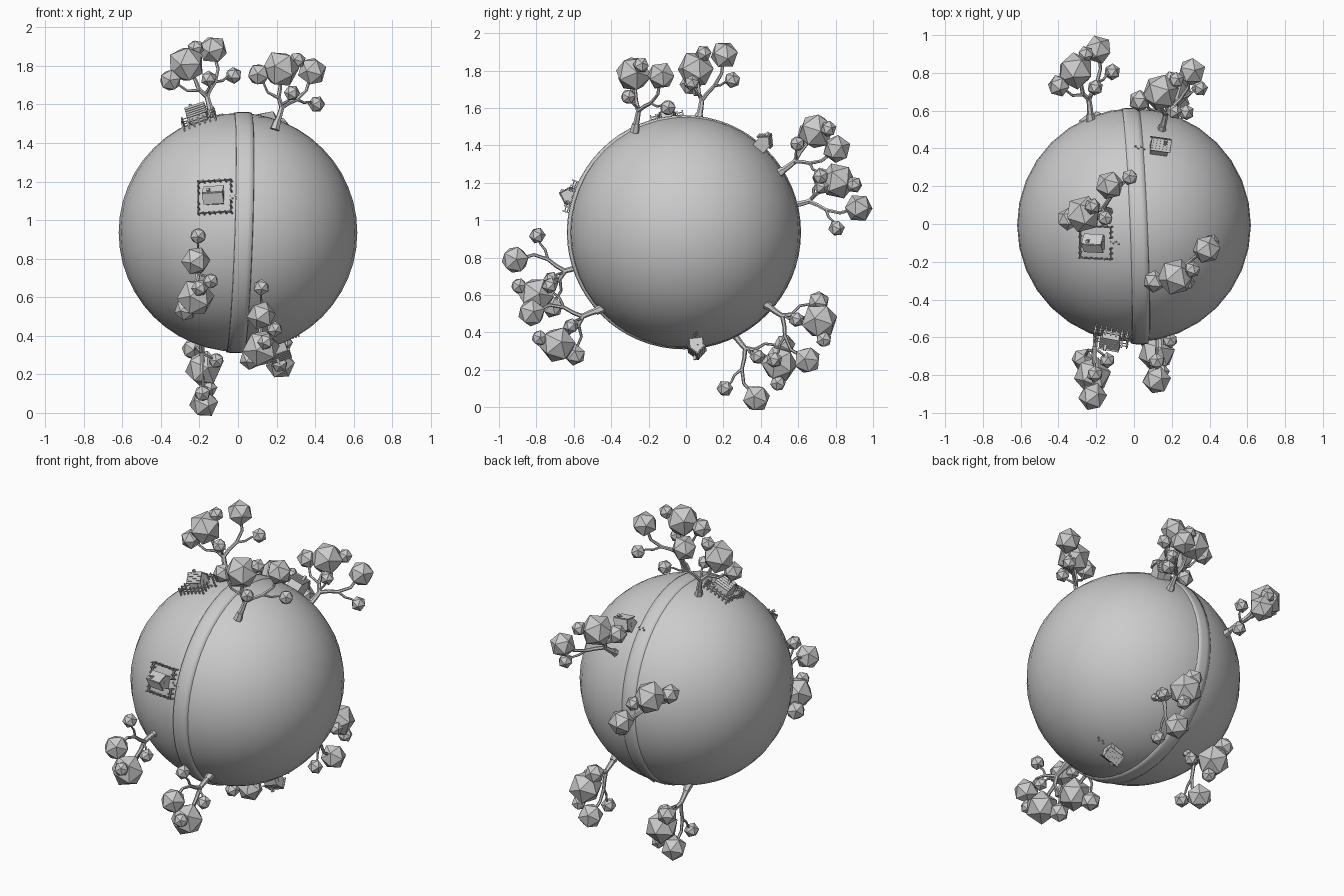
import bpy, bmesh, math, random
from mathutils import Vector, Matrix

if "Cube" in bpy.data.objects:
    bpy.data.objects.remove(bpy.data.objects["Cube"])

random.seed(4)
C = Vector((0, -0.006, 0.936))   # planet centre
R = 0.619


def to_object(name, bm, smooth=False, matrix=None):
    me = bpy.data.meshes.new(name)
    bmesh.ops.recalc_face_normals(bm, faces=bm.faces)
    bm.to_mesh(me)
    bm.free()
    me.polygons.foreach_set("use_smooth", [smooth] * len(me.polygons))
    return place(name, me, matrix)


def place(name, me, matrix=None):
    ob = bpy.data.objects.new(name, me)
    bpy.context.collection.objects.link(ob)
    if matrix:
        ob.matrix_world = matrix
    return ob


def frame(origin, x, y, z):
    m = Matrix((x, y, z)).transposed().to_4x4()
    m.translation = origin
    return m


def box(bm, center, size, rot=None):
    m = Matrix.Translation(center) @ (rot or Matrix()) @ Matrix.Diagonal((*size, 1))
    bmesh.ops.create_cube(bm, size=1, matrix=m)


def tube(bm, pts, r0, r1, sides=6):
    # tapered tube through a few points
    pts = [Vector(p) for p in pts]
    rings = []
    for i, p in enumerate(pts):
        d = (pts[min(i + 1, len(pts) - 1)] - pts[max(i - 1, 0)]).normalized()
        a = d.cross(Vector((0, 0, 1)) if abs(d.z) < 0.9 else Vector((0, 1, 0))).normalized()
        b = d.cross(a)
        r = r0 + (r1 - r0) * i / (len(pts) - 1)
        rings.append([bm.verts.new(p + r * (a * math.cos(t) + b * math.sin(t)))
                      for t in (2 * math.pi * k / sides for k in range(sides))])
    for p, q in zip(rings, rings[1:]):
        for k in range(sides):
            bm.faces.new((p[k], p[(k + 1) % sides], q[(k + 1) % sides], q[k]))
    bm.faces.new(rings[0])
    bm.faces.new(rings[-1])


# Planet
bm = bmesh.new()
bmesh.ops.create_uvsphere(bm, u_segments=32, v_segments=24, radius=R,
                          matrix=Matrix.Translation(C))
to_object("planet", bm, True)

# Raised path winding once around the planet
bm = bmesh.new()
N = 64
profile = [(-0.05, -0.03), (-0.045, 0.003), (-0.02, 0.007), (0.02, 0.007), (0.045, 0.003), (0.05, -0.03)]
rings = []
for i in range(N):
    t = 2 * math.pi * i / N
    d = Vector((0, math.cos(t), math.sin(t)))
    x0 = 0.005 - 0.025 * math.cos(t) + 0.02 * math.sin(t)
    rings.append([bm.verts.new(C + Vector((x0 + x, -0.005, 0)) + d * (R + h)) for x, h in profile])
for i in range(N):
    p, q = rings[i], rings[(i + 1) % N]
    for k in range(len(profile) - 1):
        bm.faces.new((p[k], q[k], q[k + 1], p[k + 1]))
to_object("path", bm, True)

# Tree template: x towards the big crown, y towards the second crown
bm = bmesh.new()
tube(bm, [(-0.03, -0.01, 0), (0.015, 0.003, 0)], 0.026, 0.02)
tube(bm, [(-0.01, -0.005, 0), (0.04, 0.015, 0), (0.09, 0.03, 0)], 0.018, 0.013)
tube(bm, [(0.085, 0.028, 0), (0.14, 0.005, 0.005), (0.19, 0.008, 0), (0.26, 0, 0)], 0.013, 0.009)
tube(bm, [(0.085, 0.028, 0), (0.11, 0.075, 0), (0.13, 0.13, 0), (0.18, 0.19, 0), (0.27, 0.215, 0)], 0.012, 0.008)
tube(bm, [(0.13, 0.13, 0), (0.115, 0.18, 0), (0.12, 0.22, 0), (0.11, 0.26, 0)], 0.008, 0.005)
tube(bm, [(0.13, 0.01, 0), (0.16, -0.05, 0.03), (0.24, -0.09, 0.05)], 0.009, 0.006)
tube(bm, [(0.1, 0.025, 0), (0.125, 0.035, -0.04), (0.165, 0.03, -0.07)], 0.008, 0.005)
tube(bm, [(0.2, 0.008, 0), (0.26, 0.06, -0.01), (0.33, 0.09, -0.025)], 0.007, 0.005)
for x, y, z, r in [(0.285, 0, 0, 0.1), (0.28, 0.22, 0, 0.077), (0.11, 0.267, 0, 0.045),
                   (0.25, -0.1, 0.055, 0.06), (0.335, 0.09, -0.025, 0.045),
                   (0.167, 0.03, -0.07, 0.043)]:
    rot = Matrix.Rotation(random.uniform(0, 3), 4, Vector((random.random(), random.random(), 1)))
    bmesh.ops.create_icosphere(bm, subdivisions=1, radius=r,
                               matrix=Matrix.Translation((x, y, z)) @ rot)
first = to_object("tree_1", bm)

# Trees: foot, big crown and second crown give each one's orientation
trees = [
    ((0.20, -0.27, 1.50), (0.22, -0.28, 1.78), (0.39, -0.13, 1.78)),
    ((-0.14, 0.07, 1.555), (-0.285, 0.05, 1.84), (-0.13, 0.21, 1.90)),
    ((0.15, 0.51, 1.26), (0.14, 0.70, 1.48), (0.31, 0.81, 1.38)),
    ((-0.23, 0.57, 1.08), (-0.31, 0.81, 1.21), (-0.20, 0.925, 1.08)),
    ((0.20, 0.44, 0.54), (0.21, 0.72, 0.46), (0.22, 0.66, 0.25)),
    ((-0.19, 0.26, 0.385), (-0.18, 0.47, 0.25), (-0.18, 0.33, 0.077)),
    ((0.12, -0.47, 0.52), (0.12, -0.68, 0.34), (0.12, -0.82, 0.51)),
    ((-0.20, -0.56, 0.75), (-0.22, -0.80, 0.60), (-0.22, -0.925, 0.78)),
]
for i, (foot, big, second) in enumerate(trees):
    foot, big, second = Vector(foot), Vector(big), Vector(second)
    u = (big - foot).normalized()
    w = u.cross(second - foot).normalized()
    m = frame(foot, u, w.cross(u), w)
    if i == 0:
        first.matrix_world = m
    else:
        place(f"tree_{i + 1}", first.data, m)

# House with a gabled, planked roof, ridge along x
bm = bmesh.new()
L, W, H, P = 0.045, 0.036, 0.05, 0.085
ends = [[bm.verts.new((x, y, z)) for y, z in
         ((-W, -0.02), (W, -0.02), (W, H), (0, P), (-W, H))] for x in (-L, L)]
for e in ends:
    bm.faces.new(e)
for k in range(5):
    bm.faces.new((ends[0][k], ends[0][(k + 1) % 5], ends[1][(k + 1) % 5], ends[1][k]))
slope = math.atan2(P - H, W)
for s in (-1, 1):
    for k in range(5):
        f = 0.08 + k * 0.27
        box(bm, (0, s * W * f, P + 0.004 - (P - H) * f), (0.108, 0.016, 0.005),
            Matrix.Rotation(-s * (slope - 0.2), 4, 'X'))
box(bm, (0.01, -W, 0.018), (0.02, 0.006, 0.036))      # door
box(bm, (L, 0, 0.03), (0.005, 0.02, 0.02))            # window
box(bm, (-0.02, 0.016, 0.085), (0.014, 0.014, 0.03))  # chimney
house = bm

# Square fence with an open gate on +x
bm = bmesh.new()
S = 0.086
for s in (-1, 1):
    for h in (0.012, 0.026):
        box(bm, (0, s * S, h), (2 * S + 0.012, 0.004, 0.005))
        box(bm, (-S, 0, h), (0.004, 2 * S, 0.005)) if s > 0 else None
        box(bm, (S, s * 0.06, h), (0.004, 0.05, 0.005))
    for k in range(7):
        box(bm, (-S + k * S / 3, s * S, 0.01), (0.007, 0.007, 0.056))
        if k not in (3,):
            box(bm, (s * S, -S + k * S / 3, 0.01), (0.007, 0.007, 0.056))
fence = bm

# Stepping stones leading away from the gate
bm = bmesh.new()
for k in range(4):
    box(bm, (0.075 + k * 0.016, 0.006 * (-1) ** k, -0.002), (0.009, 0.008, 0.008))
stones = bm


def mesh_of(name, bm):
    bmesh.ops.recalc_face_normals(bm, faces=bm.faces)
    me = bpy.data.meshes.new(name)
    bm.to_mesh(me)
    bm.free()
    return me


house, fence, stones = mesh_of("house", house), mesh_of("fence", fence), mesh_of("stones", stones)
# direction from centre, has fence, stones side
for i, (d, fenced, side) in enumerate([((-0.12, -0.59, 0.185), True, 1),
                                       ((-0.20, -0.09, 0.58), True, 1),
                                       ((0.13, 0.40, 0.455), False, -1),
                                       ((0.2, 0.06, -0.58), False, 1)]):
    up = Vector(d).normalized()
    x = Vector((side, 0, 0))
    x = (x - up * x.dot(up)).normalized()
    m = frame(C + up * (R - 0.003), x, up.cross(x), up)
    place(f"house_{i + 1}", house, m)
    place(f"stepping_stones_{i + 1}", stones, m)
    if fenced:
        place(f"fence_{i + 1}", fence, m)
